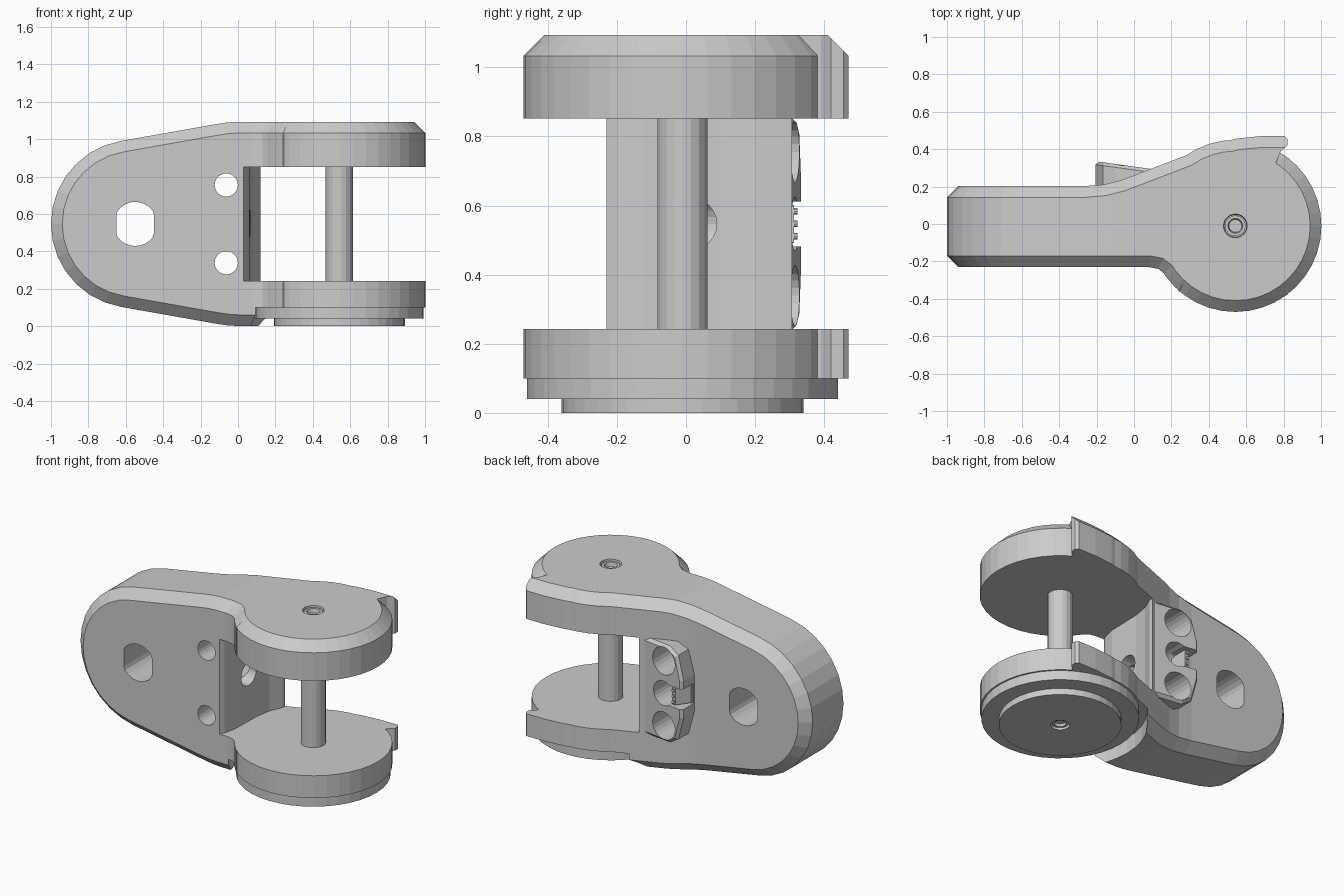
import bpy, bmesh
from math import sin, cos, pi, radians
from mathutils import Vector

if "Cube" in bpy.data.objects:
    bpy.data.objects.remove(bpy.data.objects["Cube"], do_unlink=True)

MID = 0.547            # mid height of the body
HUB = (0.542, -0.01)   # pin axis
CHAMFER = 0.06


def add_object(name, bm):
    bmesh.ops.recalc_face_normals(bm, faces=bm.faces)
    mesh = bpy.data.meshes.new(name)
    bm.to_mesh(mesh)
    bm.free()
    ob = bpy.data.objects.new(name, mesh)
    bpy.context.collection.objects.link(ob)
    return ob


def prism(name, outline, axis, lo, hi):
    """Extrude an outline along x, y or z."""
    place = {"x": lambda a, b, h: (h, a, b),
             "y": lambda a, b, h: (a, h, b),
             "z": lambda a, b, h: (a, b, h)}[axis]
    bm = bmesh.new()
    face = bm.faces.new([bm.verts.new(place(a, b, lo)) for a, b in outline])
    new = bmesh.ops.extrude_face_region(bm, geom=[face])["geom"]
    moved = [v for v in new if isinstance(v, bmesh.types.BMVert)]
    bmesh.ops.translate(bm, verts=moved, vec=Vector(place(0, 0, hi - lo)))
    return add_object(name, bm)


def circle(a, b, r, n=24):
    return [(a + r * cos(2 * pi * i / n), b + r * sin(2 * pi * i / n)) for i in range(n)]


def lathe(name, profile, n=40):
    """Stack of rings (radius, z) around the hub axis, capped at both ends."""
    bm = bmesh.new()
    rings = [[bm.verts.new((x, y, z)) for x, y in circle(*HUB, r, n)] for r, z in profile]
    for low, high in zip(rings, rings[1:]):
        for i in range(n):
            j = (i + 1) % n
            bm.faces.new((low[i], low[j], high[j], high[i]))
    bm.faces.new(rings[0])
    bm.faces.new(rings[-1])
    return add_object(name, bm)


def apply(ob, mod):
    bpy.context.view_layer.objects.active = ob
    bpy.ops.object.modifier_apply(modifier=mod.name)


def combine(ob, tool, operation):
    mod = ob.modifiers.new("combine", "BOOLEAN")
    mod.operation, mod.solver, mod.object = operation, "EXACT", tool
    apply(ob, mod)
    bpy.data.objects.remove(tool, do_unlink=True)


def bevel(ob, width, angle):
    mod = ob.modifiers.new("chamfer", "BEVEL")
    mod.width, mod.segments = width, 1
    mod.limit_method, mod.angle_limit = "ANGLE", radians(angle)
    mod.use_clamp_overlap = False
    apply(ob, mod)


# Arm: plan outline crossed with the side outline, then chamfered all round
plan = [(-1.2, -0.23), (0.08, -0.23), (0.13, -0.24), (0.18, -0.28), (0.24, -0.36),
        (0.4, -0.36), (1.2, -0.1), (1.2, 0.47), (0.68, 0.47), (0.55, 0.457),
        (0.43, 0.425), (0.02, 0.268), (-0.07, 0.234), (-0.16, 0.211),
        (-0.26, 0.203), (-1.2, 0.203)]
upper = [(1.4, 0.546), (0.0, 0.546), (-0.06, 0.542), (-0.12, 0.533)]
lobe = [(-0.55 + 0.45 * cos(radians(a)), 0.45 * sin(radians(a)))
        for a in [99.5 + i * 161 / 14 for i in range(15)]]
side = upper + lobe + [(x, -z) for x, z in reversed(upper)]
side = [(x, z + MID) for x, z in side]
body = prism("forked_arm", plan, "z", -0.3, 1.4)
combine(body, prism("side_shape", side, "y", -0.8, 0.8), "INTERSECT")
bevel(body, CHAMFER, 60)

# Hooked stop at the end of the arm
hook = [(-2, -2), (0.5, -2), (0.6, 0.1), (0.76, 0.33), (0.785, 0.39), (0.82, 0.42),
        (0.82, 0.455), (0.8, 0.475), (0.8, 1), (-2, 1)]
combine(body, prism("hook_shape", hook, "z", -1, 2), "INTERSECT")

# Round hub with a chamfered top
combine(body, lathe("hub", [(0.46, 0.1), (0.46, 1.033), (0.4, 1.093)]), "UNION")

# Raised boss on the back, sloping towards the fork
half = [(0.15, 0.31), (-0.1, 0.31), (-0.165, 0.27), (-0.205, 0.12)]
boss = prism("boss", [(x, MID + z) for x, z in half]
             + [(x, MID - z) for x, z in reversed(half)], "y", 0.1, 0.34)
for v in boss.data.vertices:
    if v.co.y > 0.2:
        v.co.y = 0.335 - 0.14 * (v.co.x + 0.2)
bevel(boss, 0.018, 50)
combine(body, boss, "UNION")

# Opening between the two fork cheeks
wall = [(0.02, -0.25), (0.045, -0.2), (0.062, -0.12), (0.068, 0.1), (0.085, 0.2),
        (0.12, 0.28), (0.12, 0.8), (1.4, 0.8), (1.4, -0.8), (0.02, -0.8)]
combine(body, prism("opening", wall, "z", 0.243, 0.852), "DIFFERENCE")

# Clearance under the lower cheek
combine(body, prism("clearance", circle(*HUB, 0.5, 40), "z", -1, 0.1), "DIFFERENCE")
stop = [(0.5, 0.3), (1.2, 0.3), (1.2, 0.8), (0.5, 0.8)]
combine(body, prism("stop_clearance", stop, "z", -1, 0.1), "DIFFERENCE")

# Flat-sided eye through the round end
eye = [(max(-0.65, min(-0.45, x)), z) for x, z in circle(-0.55, MID, 0.118, 28)]
combine(body, prism("eye", eye, "y", -1, 1), "DIFFERENCE")

# Two screw holes, counterbored from the back
for dz in (-0.208, 0.208):
    combine(body, prism("screw_hole", circle(-0.063, MID + dz, 0.062), "y", -1, 1), "DIFFERENCE")
    combine(body, prism("counterbore", circle(-0.063, MID + dz, 0.088), "y", 0.1, 1), "DIFFERENCE")

# Middle pocket, its side passage into the fork, and the latch slot
combine(body, prism("pocket", circle(-0.06, MID, 0.078), "y", -0.06, 1), "DIFFERENCE")
combine(body, prism("passage", circle(0.015, MID, 0.074), "x", -0.06, 0.3), "DIFFERENCE")
slot = [(-0.25, MID - 0.065), (-0.06, MID - 0.065), (-0.06, MID + 0.065), (-0.25, MID + 0.065)]
combine(body, prism("slot", slot, "y", 0.215, 1), "DIFFERENCE")

# Stepped disc under the lower cheek
combine(body, lathe("stepped_disc", [(0.35, 0), (0.35, 0.04), (0.45, 0.04), (0.45, 0.12)]), "UNION")

# Recesses for the pin ends
combine(body, lathe("top_recess", [(0.06, 1.06), (0.075, 1.2)], 24), "DIFFERENCE")
combine(body, lathe("bottom_recess", [(0.055, -0.1), (0.055, 0.025)], 24), "DIFFERENCE")

# Hinge pin with a socket at each end
pin = lathe("hinge_pin", [(0.025, 0.04), (0.035, 0.01), (0.048, 0.01), (0.048, 0.1), (0.073, 0.1),
                          (0.073, 1.0), (0.055, 1.04), (0.055, 1.085), (0.04, 1.085),
                          (0.03, 1.04)], 18)

# Latch wedge with three small studs
wedge = [(-0.2, 0.19), (-0.12, 0.19), (-0.12, 0.312), (-0.145, 0.312), (-0.2, 0.235)]
latch = prism("latch", wedge, "z", MID - 0.055, MID + 0.055)
for i in (-1, 0, 1):
    stud = prism("latch_stud", circle(-0.132, MID + 0.036 * i, 0.01, 10), "y", 0.3, 0.322)
